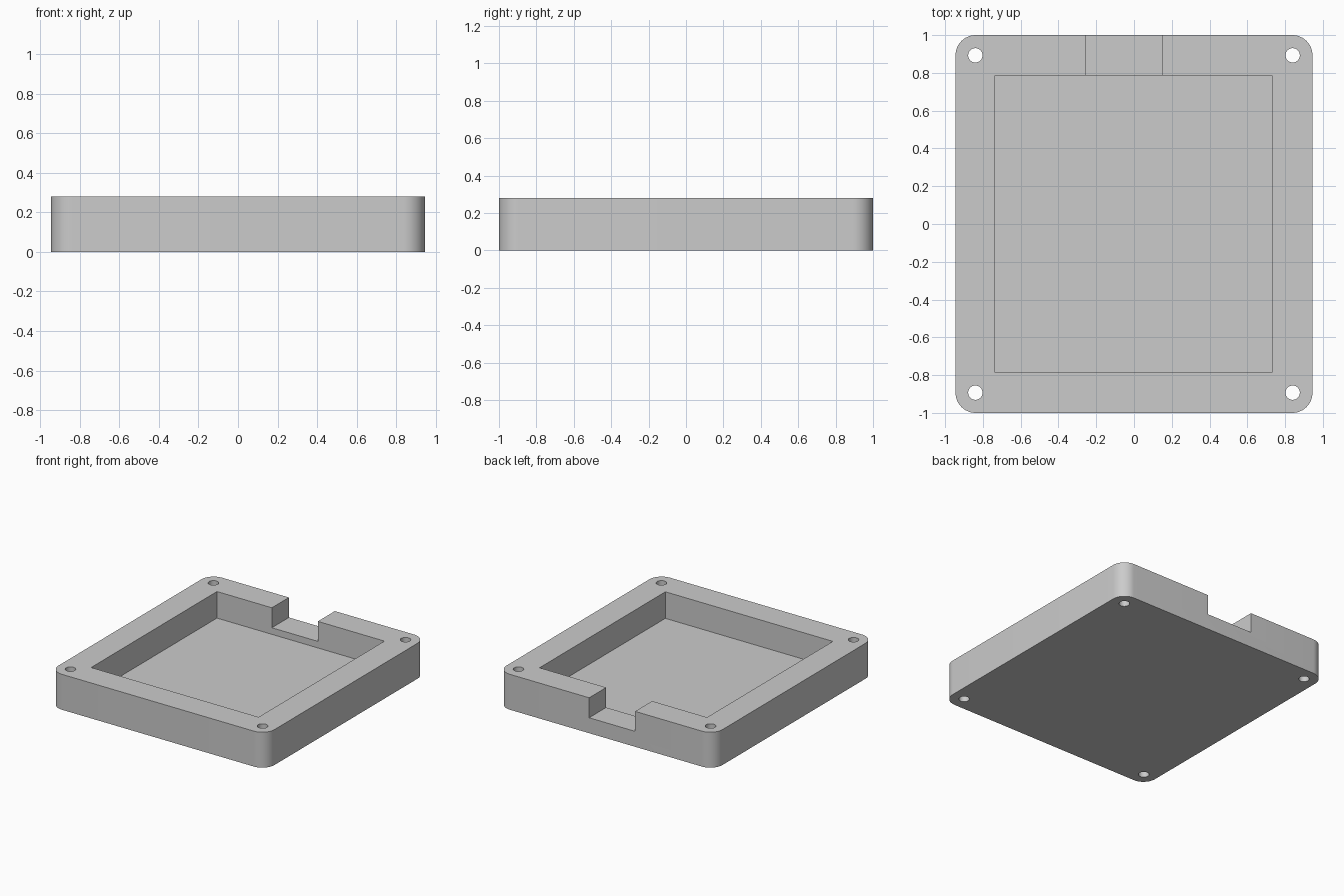
import bpy
import bmesh
from math import cos, sin, pi, radians

default = bpy.data.objects.get("Cube")
if default:
    bpy.data.objects.remove(default, do_unlink=True)

HALF_X, HALF_Y, HEIGHT, RADIUS = 0.945, 1.0, 0.28, 0.107
FLOOR_Z, NOTCH_Z = 0.07, 0.122
HOLE_X, HOLE_Y, HOLE_R = 0.84, 0.893, 0.038

grey = bpy.data.materials.new("light_grey")
grey.use_nodes = True
grey.diffuse_color = (0.6, 0.6, 0.6, 1)
grey.node_tree.nodes["Principled BSDF"].inputs["Base Color"].default_value = (0.6, 0.6, 0.6, 1)


def prism(name, outline, z0, z1):
    """Extrude a counter-clockwise outline from z0 up to z1."""
    bm = bmesh.new()
    base = bm.faces.new([bm.verts.new((x, y, z0)) for x, y in outline])
    top = bmesh.ops.extrude_face_region(bm, geom=[base])["geom"]
    verts = [g for g in top if isinstance(g, bmesh.types.BMVert)]
    bmesh.ops.translate(bm, verts=verts, vec=(0, 0, z1 - z0))
    bmesh.ops.recalc_face_normals(bm, faces=bm.faces)
    mesh = bpy.data.meshes.new(name)
    bm.to_mesh(mesh)
    bm.free()
    mesh.materials.append(grey)
    obj = bpy.data.objects.new(name, mesh)
    bpy.context.collection.objects.link(obj)
    return obj


def rectangle(x0, x1, y0, y1):
    return [(x0, y0), (x1, y0), (x1, y1), (x0, y1)]


def arc(cx, cy, r, start, end, steps):
    angles = [start + (end - start) * i / steps for i in range(steps + 1)]
    return [(cx + r * cos(a), cy + r * sin(a)) for a in angles]


# Rounded tray body
outline = []
for i, (sx, sy) in enumerate([(1, 1), (-1, 1), (-1, -1), (1, -1)]):
    outline += arc(sx * (HALF_X - RADIUS), sy * (HALF_Y - RADIUS), RADIUS,
                   i * pi / 2, (i + 1) * pi / 2, 12)
tray = prism("tray", outline, 0, HEIGHT)

# Cutters: main recess, cable notch in the back wall, corner screw holes
cutters = [
    prism("recess_cutter", rectangle(-0.735, 0.73, -0.785, 0.787), FLOOR_Z, HEIGHT + 0.1),
    prism("notch_cutter", rectangle(-0.255, 0.147, 0.7, 1.1), NOTCH_Z, HEIGHT + 0.1),
]
for sx in (-1, 1):
    for sy in (-1, 1):
        circle = arc(sx * HOLE_X, sy * HOLE_Y, HOLE_R, 0, 2 * pi, 32)[:-1]
        cutters.append(prism("screw_hole_cutter", circle, -0.1, HEIGHT + 0.1))

for cutter in cutters:
    mod = tray.modifiers.new(cutter.name, "BOOLEAN")
    mod.operation = "DIFFERENCE"
    mod.solver = "EXACT"
    mod.object = cutter
    cutter.hide_render = True

# Bake the cuts, then drop the cutters
bpy.context.view_layer.update()
evaluated = tray.evaluated_get(bpy.context.evaluated_depsgraph_get())
cut_mesh = bpy.data.meshes.new_from_object(evaluated)
tray.modifiers.clear()
tray.data = cut_mesh
cut_mesh.materials.clear()
cut_mesh.materials.append(grey)
for face in cut_mesh.polygons:
    face.material_index = 0
for cutter in cutters:
    bpy.data.objects.remove(cutter, do_unlink=True)

# Smooth rounded corners and holes, keep edges crisp
bpy.ops.object.select_all(action="DESELECT")
tray.select_set(True)
bpy.context.view_layer.objects.active = tray
bpy.ops.object.shade_smooth_by_angle(angle=radians(30))
